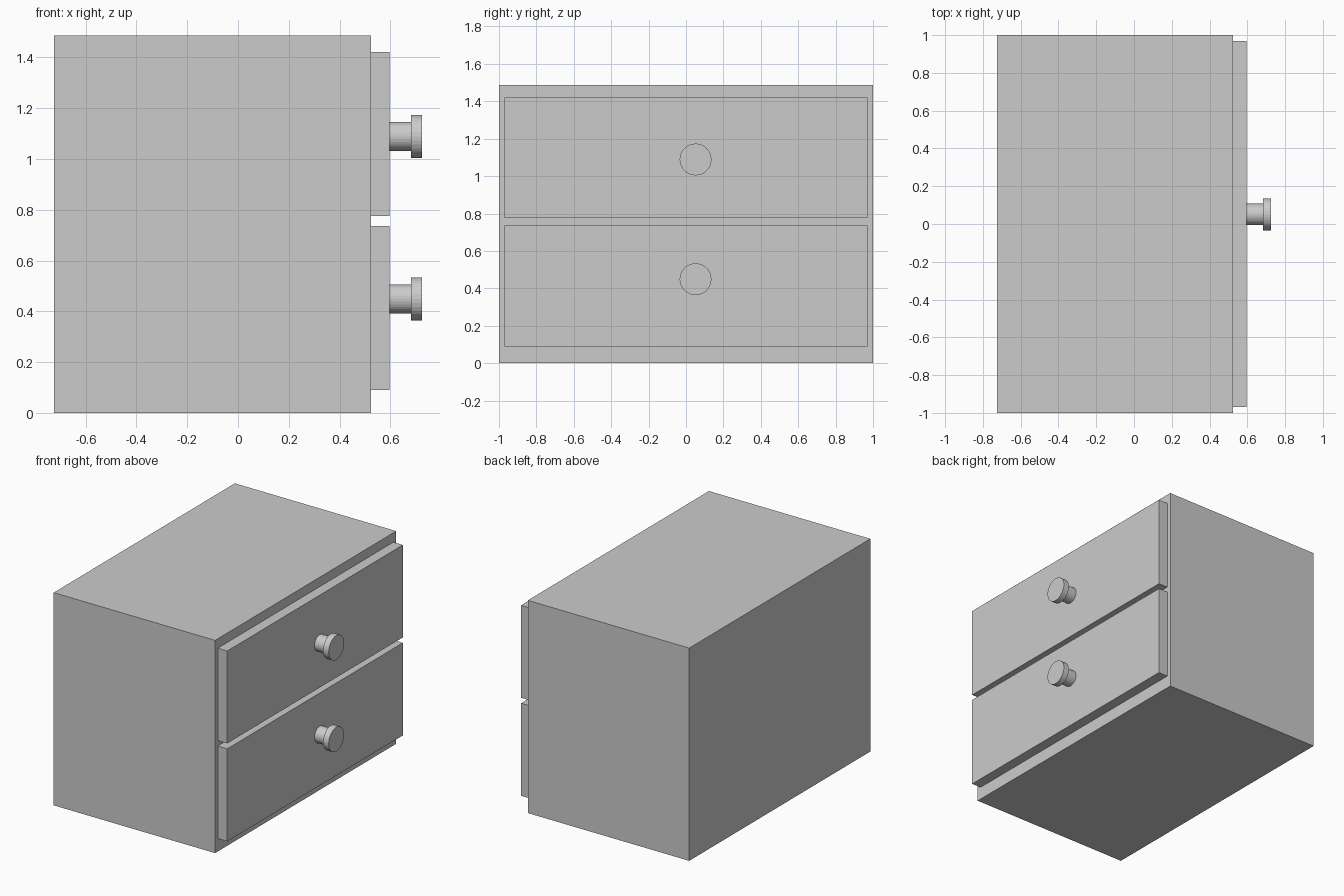
import bpy
from math import pi

if "Cube" in bpy.data.objects:
    bpy.data.objects.remove(bpy.data.objects["Cube"])


def box(name, x, y, z):
    """Box spanning the given (min, max) ranges."""
    spans = (x, y, z)
    bpy.ops.mesh.primitive_cube_add(size=1, location=[(a + b) / 2 for a, b in spans])
    ob = bpy.context.object
    ob.name = name
    ob.scale = [b - a for a, b in spans]
    bpy.ops.object.transform_apply(location=False, rotation=False, scale=True)
    return ob


def disc(name, radius, x, y, z):
    """Cylinder lying along x between the given (min, max)."""
    bpy.ops.mesh.primitive_cylinder_add(
        vertices=32, radius=radius, depth=x[1] - x[0],
        location=((x[0] + x[1]) / 2, y, z), rotation=(0, pi / 2, 0))
    bpy.context.object.name = name


FRONT = 0.523       # cabinet face that carries the drawers
DRAWER = 0.596      # outer face of the drawers
KNOB_Y = 0.051      # knobs sit slightly off centre

# Cabinet body
box("cabinet_body", (-0.725, FRONT), (-1, 1), (0, 1.487))

# Two drawer fronts, each with a stem and a round knob cap
for label, z, knob_z in (("lower", (0.09, 0.737), 0.449),
                         ("upper", (0.775, 1.421), 1.089)):
    box(label + "_drawer_front", (FRONT, DRAWER), (-0.97, 0.97), z)
    disc(label + "_knob_stem", 0.057, (DRAWER, 0.682), KNOB_Y, knob_z)
    disc(label + "_knob_cap", 0.085, (0.682, 0.725), KNOB_Y, knob_z)
